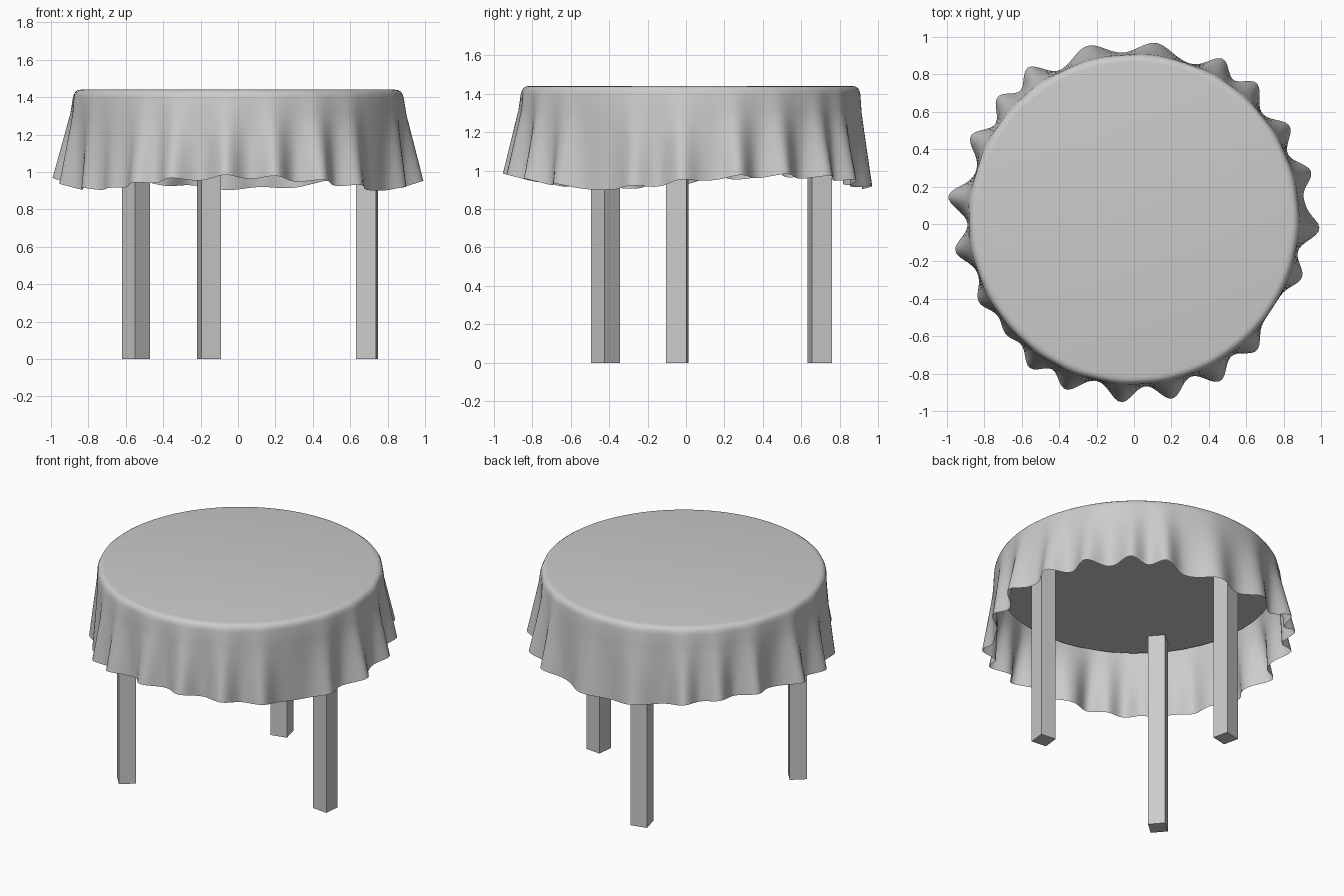
import bpy, bmesh
from math import sin, cos, radians, exp, pi

if "Cube" in bpy.data.objects:
    bpy.data.objects.remove(bpy.data.objects["Cube"])

CENTRE_Y = 0.025
TOP_Z = 1.44
UNDERSIDE_Z = 1.34
VALLEY = 0.88
SIDES = 288

# One neutral grey for everything
grey = bpy.data.materials.new("light grey")
grey.use_nodes = True
grey.diffuse_color = (0.6, 0.6, 0.6, 1)
bsdf = next(n for n in grey.node_tree.nodes if n.type == "BSDF_PRINCIPLED")
bsdf.inputs["Base Color"].default_value = grey.diffuse_color


def finish(bm, name, smooth=False):
    mesh = bpy.data.meshes.new(name)
    bm.to_mesh(mesh)
    bm.free()
    mesh.materials.append(grey)
    obj = bpy.data.objects.new(name, mesh)
    bpy.context.collection.objects.link(obj)
    if smooth:
        bpy.ops.object.select_all(action="DESELECT")
        obj.select_set(True)
        bpy.context.view_layer.objects.active = obj
        bpy.ops.object.shade_smooth_by_angle(angle=radians(40))
    return obj


# Cloth folds: direction in degrees and how far each one reaches at the hem
FOLDS = [(-3, .99), (5, .91), (15, .98), (31, .97), (48, .98), (61, .98),
         (83, .95), (105, .96), (125, .99), (138, .98), (153, .98),
         (173, 1), (190, .97), (208, .94), (222, .92), (235, .97),
         (248, .98), (266, .98), (282, .98), (298, .98), (313, .96), (341, .95)]
WIDE = (83, 105)


def fold_depth(deg):
    total = 0
    for angle, reach in FOLDS:
        gap = (deg - angle + 180) % 360 - 180
        width = 5 if angle in WIDE else 3.5
        total += (reach - VALLEY) * exp(-0.5 * (gap / width) ** 2)
    return total


def hem_height(deg, depth):
    # three low corners, with the folds lifting the hem a little
    return 0.93 - 0.03 * cos(radians(3 * (deg - 90))) + 0.25 * depth


def cloth_ring(bm, radius, drop, growth):
    ring = []
    for i in range(SIDES):
        deg = 360 * i / SIDES
        depth = fold_depth(deg)
        r = radius + growth * depth
        start = TOP_Z - 0.05
        z = TOP_Z - drop if growth < 0.1 else start + (hem_height(deg, depth) - start) * growth
        a = radians(deg)
        ring.append(bm.verts.new((r * cos(a), CENTRE_Y + r * sin(a), z)))
    return ring


# Tablecloth: flat top, rounded rim, then a skirt whose folds deepen downwards
bm = bmesh.new()
rings = [cloth_ring(bm, r, drop, g) for r, drop, g in
         [(0.84, 0, 0), (0.858, 0.003, 0), (0.87, 0.012, 0.02),
          (0.877, 0.027, 0.04), (0.88, 0.047, 0.07)]]
STEPS = 8
for k in range(1, STEPS + 1):
    rings.append(cloth_ring(bm, VALLEY, 0, 0.07 + 0.93 * k / STEPS))
bm.faces.new(rings[0])
for upper, lower in zip(rings, rings[1:]):
    for i in range(SIDES):
        j = (i + 1) % SIDES
        bm.faces.new((upper[i], lower[i], lower[j], upper[j]))
finish(bm, "tablecloth", smooth=True)

# Round table top under the cloth
bm = bmesh.new()
bmesh.ops.create_cone(bm, cap_ends=True, segments=48, radius1=0.86, radius2=0.86,
                      depth=TOP_Z - 0.02 - UNDERSIDE_Z)
bmesh.ops.translate(bm, verts=bm.verts, vec=(0, CENTRE_Y, (TOP_Z - 0.02 + UNDERSIDE_Z) / 2))
finish(bm, "table_top", smooth=True)

# Three square legs, each turned to face outwards
LEGS = {"left_leg": (0.69, -0.045, -6), "back_leg": (-0.155, 0.695, 13),
        "right_leg": (-0.545, -0.42, 41)}
for name, (x, y, turn) in LEGS.items():
    bm = bmesh.new()
    bmesh.ops.create_cube(bm, size=1)
    bmesh.ops.scale(bm, verts=bm.verts, vec=(0.107, 0.107, UNDERSIDE_Z))
    leg = finish(bm, name)
    leg.location = (x, y, UNDERSIDE_Z / 2)
    leg.rotation_euler.z = radians(turn)
